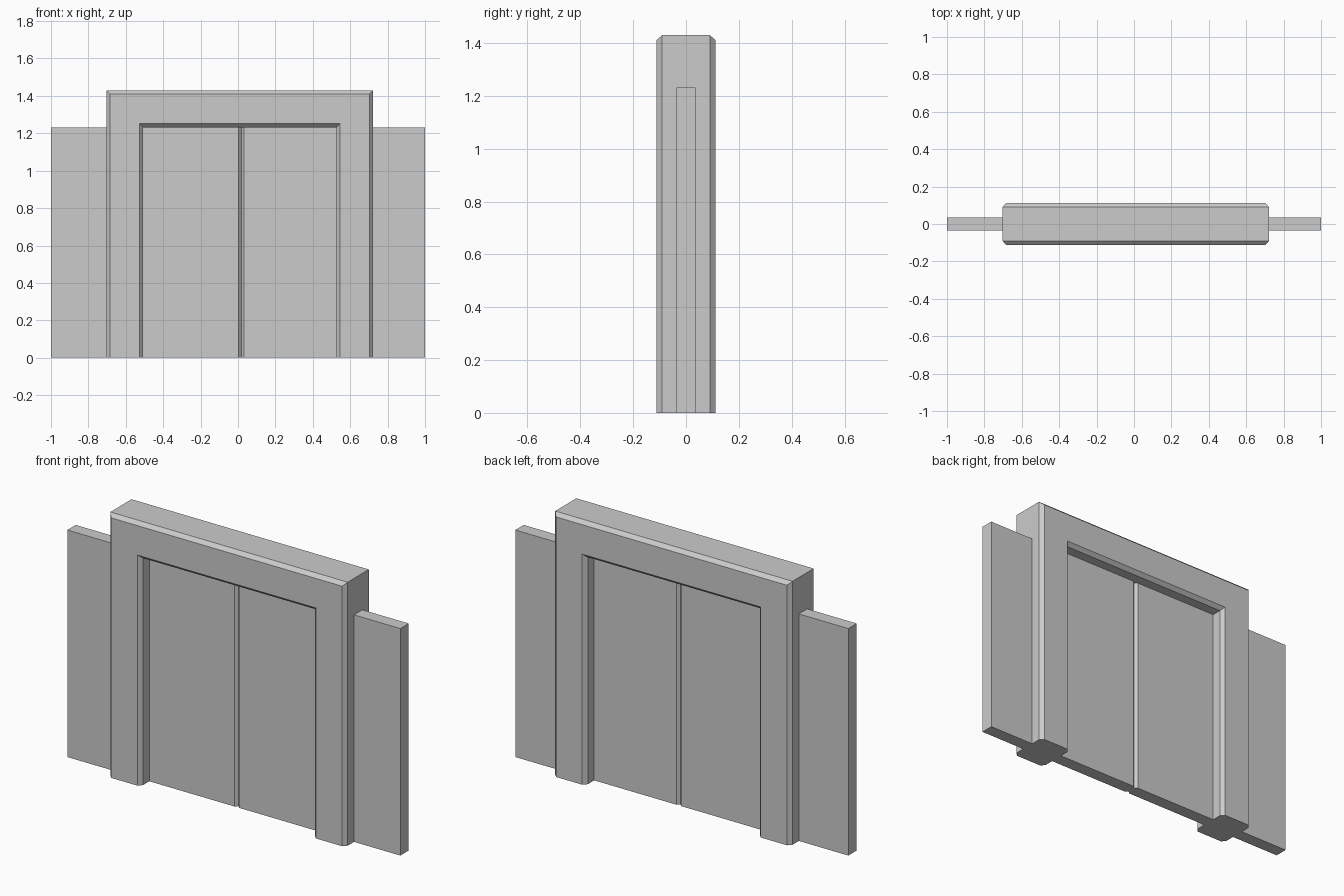
import bpy, bmesh

if "Cube" in bpy.data.objects:
    bpy.data.objects.remove(bpy.data.objects["Cube"])

CX = 0.0095      # the frame sits slightly off centre
SEAM = 0.018     # where the two doors meet
C = 0.019        # frame chamfer


def loft(name, sections):
    """Join matching closed loops in order and cap both ends."""
    bm = bmesh.new()
    rings = [[bm.verts.new(p) for p in s] for s in sections]
    for a, b in zip(rings, rings[1:]):
        for i in range(len(a)):
            j = (i + 1) % len(a)
            bm.faces.new((a[i], a[j], b[j], b[i]))
    bm.faces.new(rings[0])
    bm.faces.new(rings[-1])
    bmesh.ops.recalc_face_normals(bm, faces=bm.faces[:])
    mesh = bpy.data.meshes.new(name)
    bm.to_mesh(mesh)
    bm.free()
    obj = bpy.data.objects.new(name, mesh)
    bpy.context.collection.objects.link(obj)
    return obj


# Door surround: arch-shaped outline, chamfered on front and back edges
def arch(y, d):
    wo, wi, zo, zi = 0.7125 - d, 0.517 + d, 1.43 - d, 1.232 + d
    pts = [(-wo, 0), (-wo, zo), (wo, zo), (wo, 0),
           (wi, 0), (wi, zi), (-wi, zi), (-wi, 0)]
    return [(CX + x, y, z) for x, z in pts]


Y, YC = 0.111, 0.0905
loft("door_frame", [arch(-Y, C), arch(-YC, 0), arch(YC, 0), arch(Y, C)])


# Door panels: slabs with bevelled meeting edges forming a V groove
def door(name, outer, side):
    t, b = 0.036, 0.014
    plan = [(outer, -t), (SEAM + side * b, -t), (SEAM, -t + b),
            (SEAM, t - b), (SEAM + side * b, t), (outer, t)]
    loft(name, [[(x, y, z) for x, y in plan] for z in (0, 1.232)])


door("left_door", -1.0, -1)
door("right_door", 1.0, 1)
